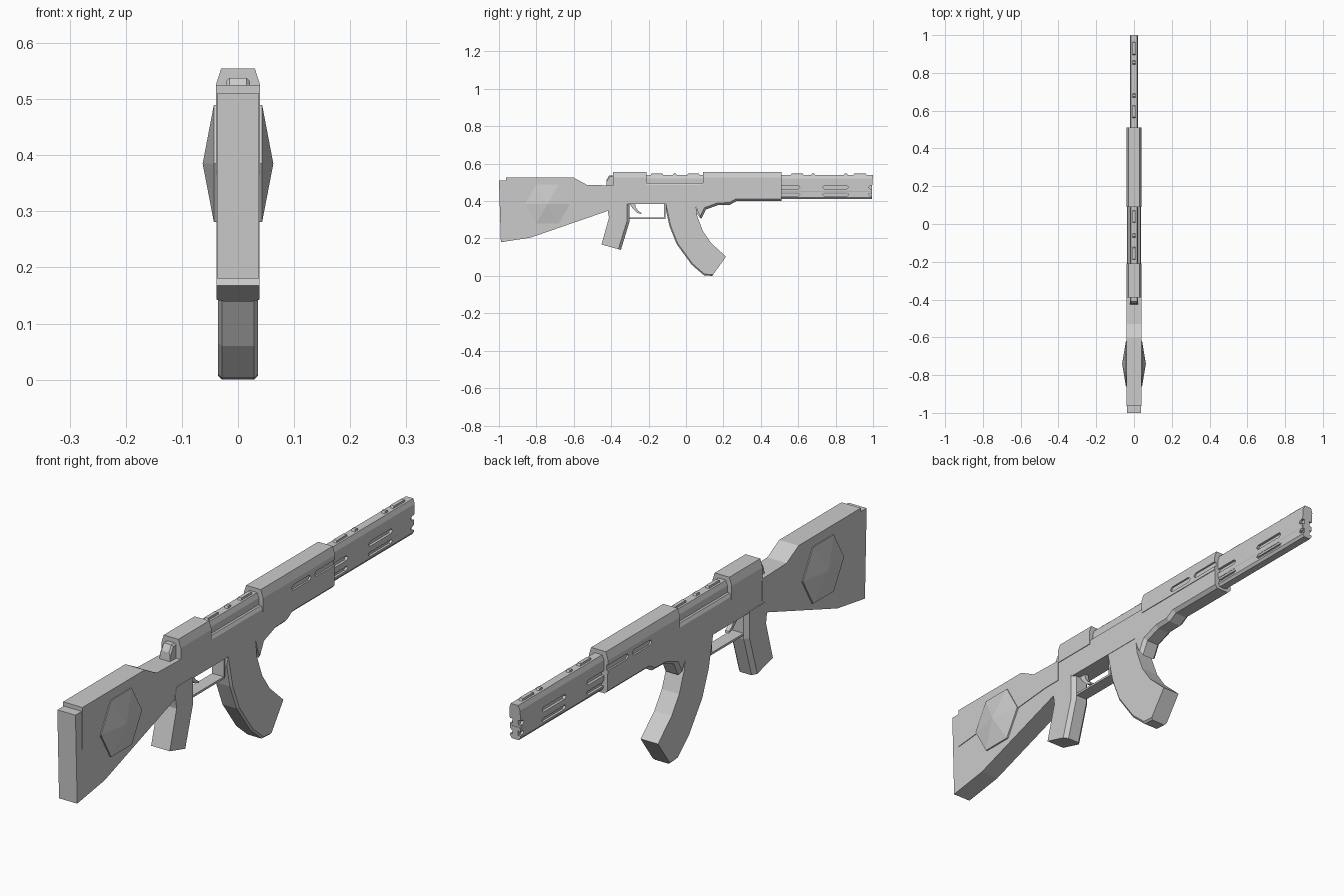
import bpy, bmesh, math
from mathutils import Vector

if "Cube" in bpy.data.objects:
    bpy.data.objects.remove(bpy.data.objects["Cube"])


def finish(name, bm):
    bmesh.ops.recalc_face_normals(bm, faces=bm.faces)
    me = bpy.data.meshes.new(name)
    bm.to_mesh(me)
    bm.free()
    ob = bpy.data.objects.new(name, me)
    bpy.context.collection.objects.link(ob)
    return ob


def prism(name, pts, x0, x1, chamfer=0, pick=lambda m: True):
    """Side outline (y, z) extruded across x, chosen rim edges chamfered."""
    bm = bmesh.new()
    face = bm.faces.new([bm.verts.new((x0, y, z)) for y, z in pts])
    ext = bmesh.ops.extrude_face_region(bm, geom=[face])
    bmesh.ops.translate(bm, vec=(x1 - x0, 0, 0),
                        verts=[v for v in ext["geom"] if isinstance(v, bmesh.types.BMVert)])
    if chamfer:
        rim = [e for e in bm.edges if abs(e.verts[0].co.x - e.verts[1].co.x) < 1e-6
               and pick((e.verts[0].co + e.verts[1].co) / 2)]
        bmesh.ops.bevel(bm, geom=rim, offset=chamfer, segments=1, affect='EDGES', profile=0.5)
    return finish(name, bm)


def bar(name, section, y0, y1, slant=0):
    """Half section (x, z), mirrored in x and run along y; front may slant."""
    pts = section + [(-x, z) for x, z in reversed(section)]
    zs = [z for _, z in pts]
    bm = bmesh.new()
    a = [bm.verts.new((x, y0, z)) for x, z in pts]
    b = [bm.verts.new((x, y1 - slant * (max(zs) - z) / (max(zs) - min(zs)), z)) for x, z in pts]
    n = len(pts)
    for i in range(n):
        bm.faces.new((a[i], a[(i + 1) % n], b[(i + 1) % n], b[i]))
    bm.faces.new(a)
    bm.faces.new(b)
    return finish(name, bm)


def long_hex(y0, y1, z0, z1):
    c, m = (z1 - z0) / 2, (z0 + z1) / 2
    return [(y0, m), (y0 + c, z1), (y1 - c, z1), (y1, m), (y1 - c, z0), (y0 + c, z0)]


def cut(ob, cutter):
    mod = ob.modifiers.new("slot", 'BOOLEAN')
    mod.operation, mod.object, mod.solver = 'DIFFERENCE', cutter, 'EXACT'
    cutter.hide_render = True
    bpy.context.view_layer.objects.active = ob
    bpy.ops.object.modifier_apply(modifier=mod.name)
    bpy.data.objects.remove(cutter)


# Stock, receiver and handguard in one silhouette
prism("body", [(-1.0, .51), (-.62, .51), (-.54, .483), (.51, .483), (.51, .40), (.27, .40),
               (.235, .38), (.17, .378), (.107, .355), (.082, .305), (.062, .345), (.05, .385),
               (-.40, .385), (-.42, .347), (-.83, .205), (-.99, .18)],
      -.037, .037, .012, lambda m: m.y > .09 and m.z < .402 and m.y < .5)

# Raised upper stock cover
prism("stock_cover", [(-.963, .525), (-.60, .525), (-.53, .487), (-.39, .483), (-.39, .40),
                      (-.46, .40), (-.62, .385), (-.68, .30), (-.80, .30), (-.86, .38),
                      (-.963, .37)], -.0395, .0395)

# Faceted hexagonal bosses on both sides of the stock
for side, s in (("right", 1), ("left", -1)):
    bm = bmesh.new()
    hexa = [(-.86, .385), (-.80, .49), (-.68, .49), (-.62, .385), (-.68, .281), (-.80, .281)]
    inner = [bm.verts.new((s * .03, y, z)) for y, z in hexa]
    outer = [bm.verts.new((s * .043, y, z)) for y, z in hexa]
    tip = bm.verts.new((s * .063, -.74, .385))
    bm.faces.new(inner)
    for i in range(6):
        j = (i + 1) % 6
        bm.faces.new((inner[i], inner[j], outer[j], outer[i]))
        bm.faces.new((outer[i], outer[j], tip))
    finish("stock_boss_" + side, bm)

# Chamfered receiver blocks, slim top cover and rear catch
block = [(.0395, .475), (.0395, .525), (.03, .555)]
bar("rear_block", block, -.39, -.21)
front = bar("front_block", block, .09, .51)
for s in (-1, 1):
    for y0, y1 in ((.255, .37), (.39, .53)):
        cut(front, prism("slot_cutter", long_hex(y0, y1, .488, .508),
                         *sorted((s * .033, s * .06))))
slim = [(.022, .47), (.022, .522), (.015, .54)]
bar("top_cover", slim, -.22, .10)
bar("receiver_deck", [(.037, .47), (.037, .485), (.031, .497)], -.22, .10)
prism("rear_catch", [(-.427, .48), (-.424, .515), (-.41, .538), (-.38, .538), (-.38, .48)],
      -.021, .021, .006, lambda m: m.z > .52)

# Barrel shroud with vents, inner barrel and lower rod
shroud = bar("barrel_shroud", [(.017, .438), (.022, .45), (.022, .522), (.015, .54)], .50, 1.0, .008)
lower = bar("lower_shroud", [(.014, .41), (.021, .42), (.021, .452), (.017, .456)], .50, .995)
for ob, z in ((shroud, .474), (lower, .436)):
    for y0, y1 in ((.49, .61), (.73, .87), (.975, 1.05)):
        for s in (-1, 1):
            cut(ob, prism("vent_cutter", long_hex(y0, y1, z - .009, z + .009),
                          *sorted((s * .012, s * .05))))

# Vent ribs along the top
for i, (y, half) in enumerate(((-.155, .035), (-.06, .013), (.04, .035), (.595, .035),
                               (.68, .012), (.855, .012), (.93, .037))):
    prism(f"top_rib_{i}", [(y - half, .535), (y - half + .006, .548), (y + half - .006, .548),
                           (y + half, .535)], -.007, .007)

# Pistol grip with chamfered front
prism("grip", [(-.42, .36), (-.412, .31), (-.452, .168), (-.348, .139), (-.302, .29),
               (-.302, .39), (-.41, .39)], -.038, .038, .014,
      lambda m: m.y > -.34 and m.z < .38)

# Trigger guard and trigger
prism("trigger_guard", [(-.32, .303), (-.11, .303), (-.11, .39), (-.117, .39), (-.117, .311),
                        (-.32, .311)], -.024, .024)
prism("trigger", [(-.305, .39), (-.285, .36), (-.262, .338), (-.238, .33), (-.24, .338),
                  (-.258, .35), (-.27, .368), (-.272, .39)], -.008, .008)

# Curved magazine and its release catch
prism("magazine", [(-.107, .40), (-.107, .35), (-.088, .265), (-.05, .17), (.03, .06), (.096, .003),
                   (.14, 0), (.214, .103), (.134, .176), (.09, .24), (.06, .32), (.05, .40)],
      -.0355, .0355, .007, lambda m: m.z < .36 and m.y < .13 and m.z < .36 - 1.2 * (m.y + .05))
prism("magazine_catch", [(.045, .36), (.06, .33), (.08, .305), (.09, .355)], -.02, .02)
